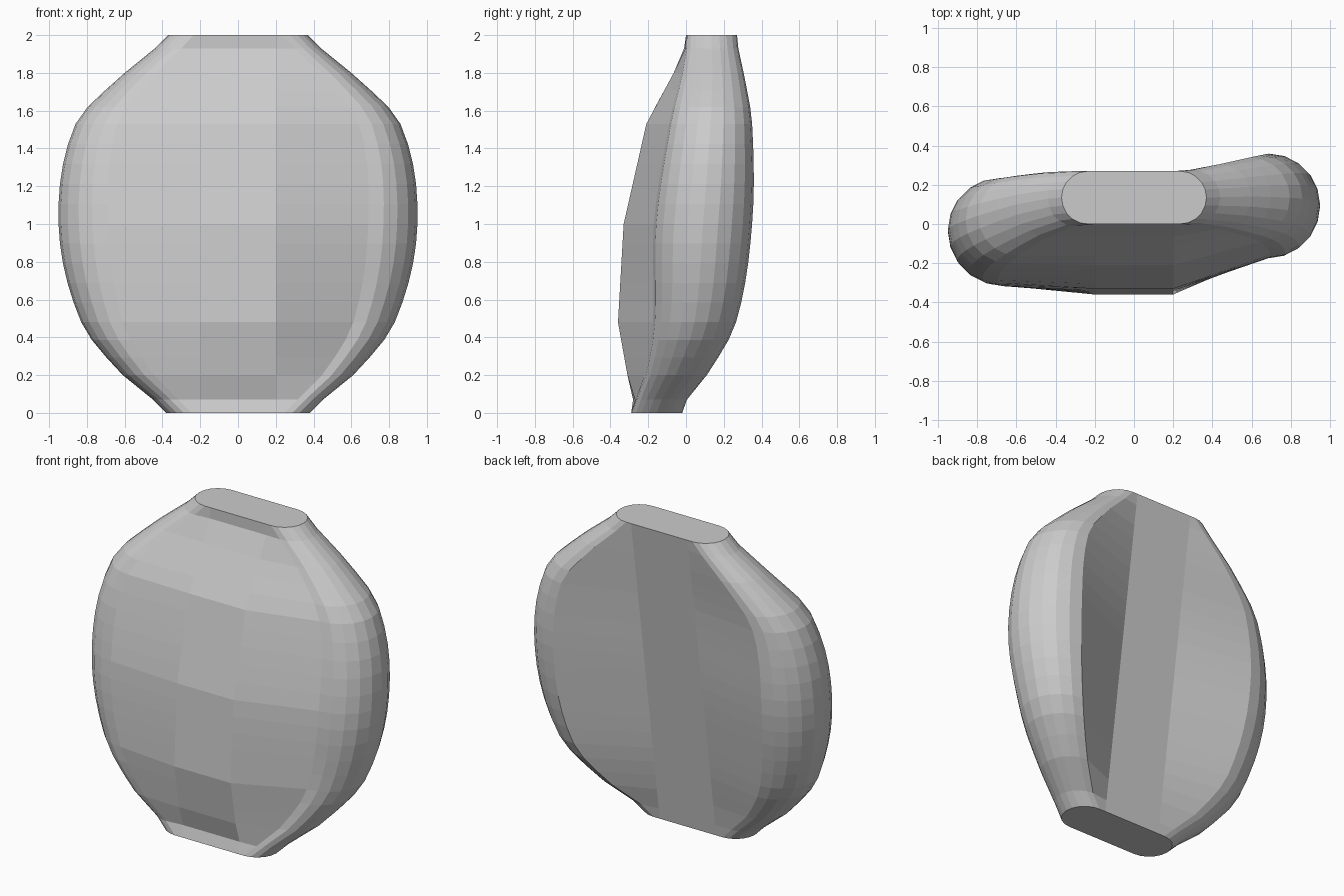
import bpy, bmesh, math

cube = bpy.data.objects.get("Cube")
if cube:
    bpy.data.objects.remove(cube, do_unlink=True)

# Key heights: z, half width, rim radius, left rim y, right rim y, front y
KEYS = [
    (0.00, 0.38, 0.135, -0.155, -0.155, -0.290),
    (0.07, 0.45, 0.135, -0.145, -0.130, -0.270),
    (0.20, 0.61, 0.165, -0.140, -0.055, -0.310),
    (0.48, 0.83, 0.220, -0.100, 0.045, -0.360),
    (1.00, 0.95, 0.260, -0.040, 0.090, -0.330),
    (1.53, 0.86, 0.220, 0.020, 0.130, -0.210),
    (1.80, 0.60, 0.165, 0.100, 0.140, -0.065),
    (1.93, 0.44, 0.140, 0.130, 0.137, 0.000),
    (2.00, 0.37, 0.135, 0.135, 0.135, 0.000),
]


def slope(i, c):
    """Tangent of column c at key i, for a smooth curve through the keys."""
    a, b = KEYS[max(i - 1, 0)], KEYS[min(i + 1, len(KEYS) - 1)]
    return (b[c] - a[c]) / (b[0] - a[0])


def smooth_value(i, t, c):
    h = KEYS[i + 1][0] - KEYS[i][0]
    p, q = KEYS[i][c], KEYS[i + 1][c]
    return ((2*t**3 - 3*t**2 + 1) * p + (t**3 - 2*t**2 + t) * h * slope(i, c)
            + (3*t**2 - 2*t**3) * q + (t**3 - t**2) * h * slope(i + 1, c))


def section(i, t):
    """One level outline: flat front and back panels joined by round rims."""
    a, b = KEYS[i], KEYS[i + 1]
    z = a[0] + (b[0] - a[0]) * t
    width, radius, left_y, right_y = (smooth_value(i, t, c) for c in (1, 2, 3, 4))
    front = a[5] + (b[5] - a[5]) * t
    back = -0.02 + 0.145 * z
    inner = min(0.2, width - radius - 0.02)
    steps = 10
    pts = [(-inner, front, z), (inner, front, z)]
    for k in range(steps + 1):
        ang = -math.pi / 2 + math.pi * k / steps
        pts.append((width - radius + radius * math.cos(ang),
                    right_y + radius * math.sin(ang), z))
    pts += [(inner, back, z), (-inner, back, z)]
    for k in range(steps + 1):
        ang = math.pi / 2 + math.pi * k / steps
        pts.append((-(width - radius) + radius * math.cos(ang),
                    left_y + radius * math.sin(ang), z))
    return pts


# Loft the body through all levels, with flat end caps
bm = bmesh.new()
levels = []
for i in range(len(KEYS) - 1):
    parts = max(1, round((KEYS[i + 1][0] - KEYS[i][0]) / 0.1))
    levels += [section(i, s / parts) for s in range(parts)]
levels.append(section(len(KEYS) - 2, 1.0))
rings = [[bm.verts.new(p) for p in pts] for pts in levels]
for low, high in zip(rings, rings[1:]):
    n = len(low)
    for j in range(n):
        bm.faces.new((low[j], low[(j + 1) % n], high[(j + 1) % n], high[j]))
bm.faces.new(rings[-1])
bm.faces.new(list(reversed(rings[0])))
bmesh.ops.recalc_face_normals(bm, faces=bm.faces[:])
mesh = bpy.data.meshes.new("faceted_body")
bm.to_mesh(mesh)
bm.free()

body = bpy.data.objects.new("faceted_body", mesh)
bpy.context.collection.objects.link(body)

# Plain grey finish
grey = bpy.data.materials.new("light_grey")
grey.use_nodes = True
colour = (0.6, 0.6, 0.6, 1)
grey.diffuse_color = colour
grey.node_tree.nodes["Principled BSDF"].inputs["Base Color"].default_value = colour
mesh.materials.append(grey)
